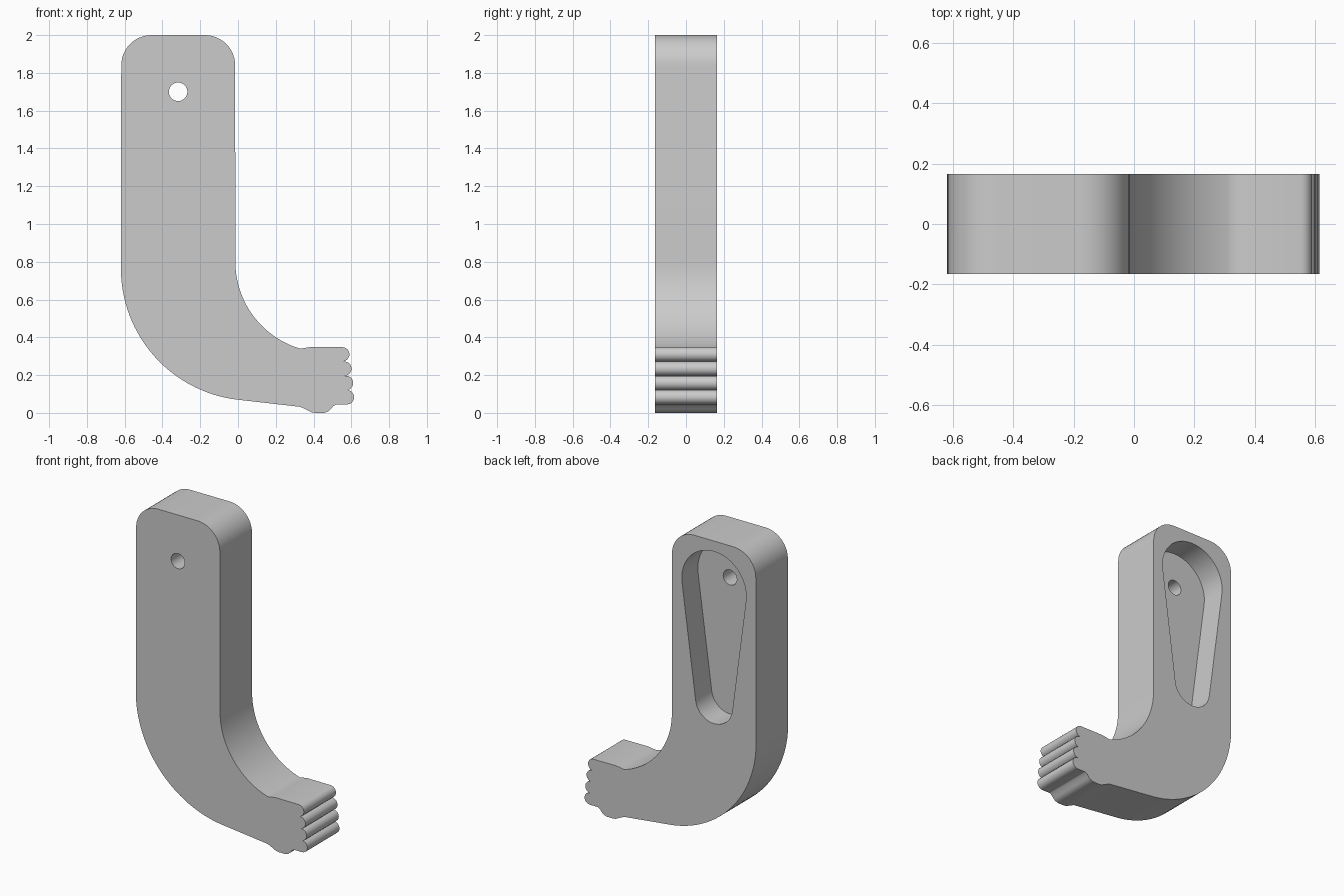
import bpy
import bmesh
from math import cos, sin, radians, degrees, asin

HALF = 0.165  # half of the thickness

default = bpy.data.objects.get("Cube")
if default:
    bpy.data.objects.remove(default, do_unlink=True)

grey = bpy.data.materials.new("plain grey")
grey.use_nodes = True
colour = (0.6, 0.6, 0.6, 1)
grey.diffuse_color = colour
grey.node_tree.nodes["Principled BSDF"].inputs["Base Color"].default_value = colour


def arc(cx, cz, r, start, end, steps):
    """Points along an arc, angles in degrees."""
    angles = [radians(start + (end - start) * i / steps) for i in range(steps + 1)]
    return [(cx + r * cos(a), cz + r * sin(a)) for a in angles]


def prism(name, outline, y0, y1):
    """Extrude an x-z outline from y0 to y1."""
    bm = bmesh.new()
    face = bm.faces.new([bm.verts.new((x, y0, z)) for x, z in outline])
    out = bmesh.ops.extrude_face_region(bm, geom=[face])
    moved = [v for v in out["geom"] if isinstance(v, bmesh.types.BMVert)]
    bmesh.ops.translate(bm, verts=moved, vec=(0, y1 - y0, 0))
    bmesh.ops.recalc_face_normals(bm, faces=bm.faces)
    mesh = bpy.data.meshes.new(name)
    bm.to_mesh(mesh)
    bm.free()
    mesh.materials.append(grey)
    obj = bpy.data.objects.new(name, mesh)
    bpy.context.collection.objects.link(obj)
    return obj


def cut(target, cutter):
    """Subtract the cutter, then discard it."""
    cutter.hide_render = True
    mod = target.modifiers.new("cut", "BOOLEAN")
    mod.operation = "DIFFERENCE"
    mod.solver = "EXACT"
    mod.object = cutter
    bpy.context.view_layer.objects.active = target
    bpy.ops.object.modifier_apply(modifier=mod.name)
    bpy.data.objects.remove(cutter, do_unlink=True)


# Upper arm with rounded top, and the outer bend
outline = arc(-0.175, 1.84, 0.16, 0, 90, 12)
outline += arc(-0.458, 1.84, 0.16, 90, 180, 12)
outline += arc(0.08, 0.765, 0.70, 180, 262.8, 32)

# Wrist and thumb
outline += [(0.33, 0.032), (0.36, 0.018), (0.39, 0.003), (0.41, 0), (0.455, 0),
            (0.475, 0.006), (0.49, 0.018), (0.503, 0.035), (0.52, 0.045)]

# Four fingertips, each a rounded bump
for i, x in enumerate((0.577, 0.572, 0.563, 0.552)):
    outline += arc(x, 0.083 + 0.0757 * i, 0.038, -84 if i else -90, 90 if i == 3 else 84, 10)

# Back of the hand and the inner bend
outline += [(0.385, 0.349), (0.36, 0.345)]
outline += arc(0.466, 0.80, 0.48, 253.5, 180, 28)
arm = prism("arm", outline, -HALF, HALF)

# Tapered pocket in the back
cx, top_z, low_z, top_r, low_r = -0.317, 1.70, 0.945, 0.232, 0.133
tilt = degrees(asin((top_r - low_r) / (top_z - low_z)))
pocket = arc(cx, top_z, top_r, -tilt, 180 + tilt, 32)
pocket += arc(cx, low_z, low_r, 180 + tilt, 360 - tilt, 24)
cut(arm, prism("pocket_cutter", pocket, 0, HALF + 0.1))

# Round hole through the shoulder
hole = arc(cx, top_z, 0.049, 0, 360, 32)[:-1]
cut(arm, prism("hole_cutter", hole, -HALF - 0.1, HALF + 0.1))

# Smooth curved walls, crisp edges
bpy.ops.object.select_all(action="DESELECT")
arm.select_set(True)
bpy.context.view_layer.objects.active = arm
bpy.ops.object.shade_smooth_by_angle(angle=radians(30))
